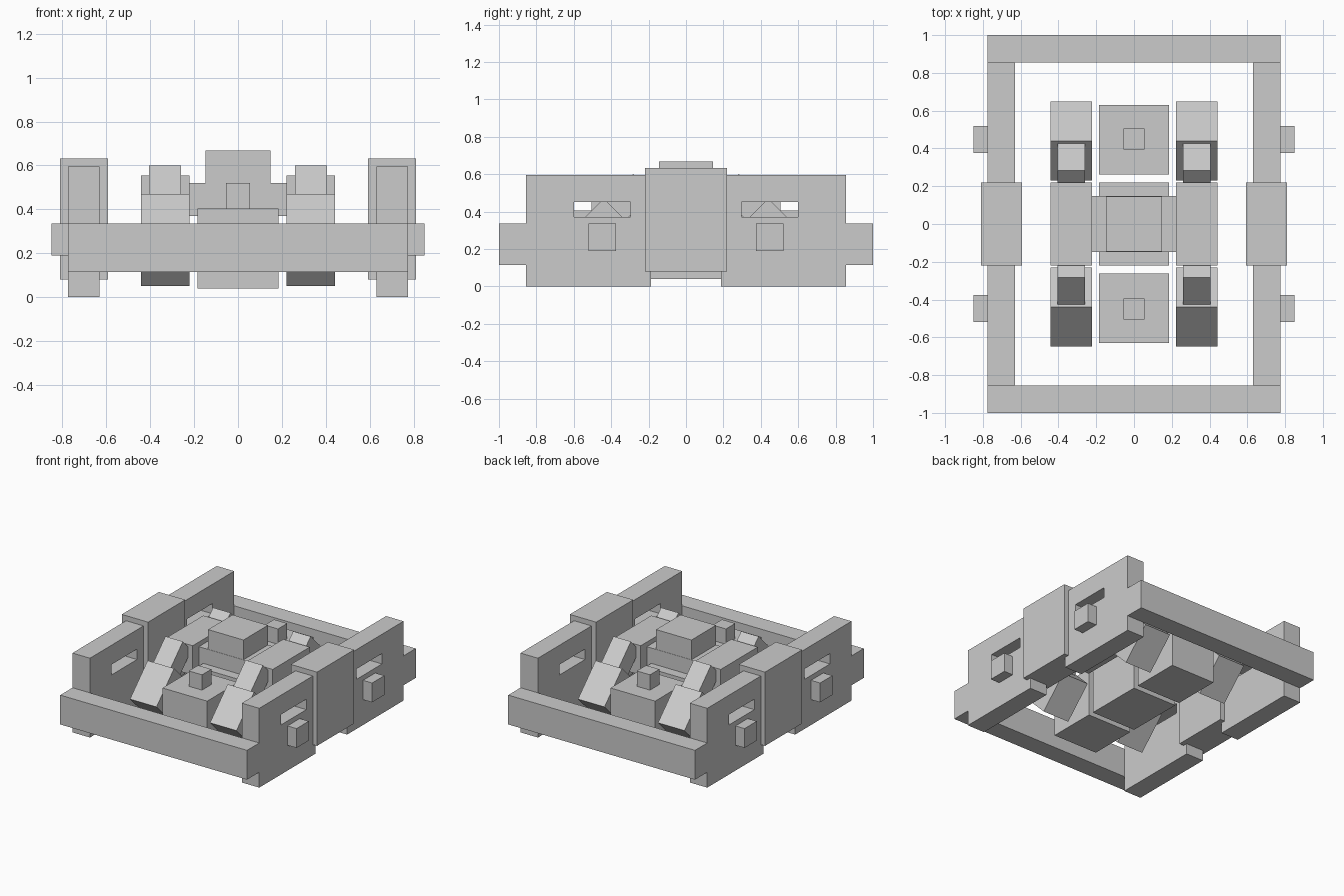
import bpy
from math import radians
from mathutils import Matrix, Vector

cube = bpy.data.objects.get("Cube")
if cube:
    bpy.data.objects.remove(cube, do_unlink=True)

grey = bpy.data.materials.new("plain_grey")
grey.use_nodes = True
colour = (0.6, 0.6, 0.6, 1)
grey.diffuse_color = colour
grey.node_tree.nodes["Principled BSDF"].inputs["Base Color"].default_value = colour


def box(name, x, y, z, tilt=0):
    """Box from three (low, high) ranges, turned about its centre around x."""
    ranges = (x, y, z)
    centre = Vector([(a + b) / 2 for a, b in ranges])
    size = [b - a for a, b in ranges]
    bpy.ops.mesh.primitive_cube_add(size=1)
    obj = bpy.context.object
    obj.name = obj.data.name = name
    obj.data.transform(Matrix.Translation(centre)
                       @ Matrix.Rotation(radians(tilt), 4, 'X')
                       @ Matrix.Diagonal((*size, 1)))
    obj.data.materials.append(grey)
    return obj


def span(a, b, side):
    """Range mirrored to the given side."""
    return tuple(sorted((a * side, b * side)))


def cut(obj, cutter):
    bpy.context.view_layer.objects.active = obj
    mod = obj.modifiers.new("cut", 'BOOLEAN')
    mod.operation = 'DIFFERENCE'
    mod.solver = 'EXACT'
    mod.object = cutter
    bpy.ops.object.modifier_apply(modifier=mod.name)
    bpy.data.objects.remove(cutter, do_unlink=True)


ends = (("front", -1), ("rear", 1))

# Side frames with window slots, lower gap, cover and knobs
for side, sx in (("left", 1), ("right", -1)):
    wall = box(side + "_frame", span(0.63, 0.775, sx), (-0.855, 0.855), (0, 0.595))
    cut(wall, box("gap_cutter", span(0.6, 0.8, sx), (-0.187, 0.187), (-0.1, 0.12)))
    for end, sy in ends:
        cut(wall, box("slot_cutter", span(0.6, 0.8, sx), span(0.297, 0.6, sy), (0.372, 0.45)))
        box(f"{end}_{side}_knob", span(0.77, 0.85, sx), span(0.375, 0.52, sy), (0.19, 0.335))
    box(side + "_cover", span(0.592, 0.81, sx), (-0.22, 0.22), (0.08, 0.633))

    # Inner side block with tilted cubes and linking arms
    box(side + "_inner_block", span(0.222, 0.442, sx), (-0.22, 0.22), (0.335, 0.555))
    for end, sy in ends:
        box(f"{end}_{side}_tilted_cube", span(0.222, 0.442, sx),
            span(0.292, 0.588, sy), (0.112, 0.408), 45)
        box(f"{end}_{side}_arm", span(0.26, 0.405, sx),
            span(0.187, 0.488, sy), (0.3705, 0.5155), -45 * sy)

# End beams and axle boxes
for end, sy in ends:
    box(end + "_beam", (-0.775, 0.775), span(0.855, 1, sy), (0.115, 0.335))
    box(end + "_axle_box", (-0.185, 0.185), span(0.262, 0.63, sy), (0.04, 0.405))
    box(end + "_axle_stud", (-0.055, 0.055), span(0.395, 0.505, sy), (0.4, 0.52))

# Middle pivot
box("pivot_base", (-0.185, 0.185), (-0.22, 0.22), (0.04, 0.405))
box("pivot_crossbar", (-0.225, 0.225), (-0.147, 0.147), (0.37, 0.52))
box("pivot_tower", (-0.147, 0.147), (-0.145, 0.145), (0.4, 0.668))
